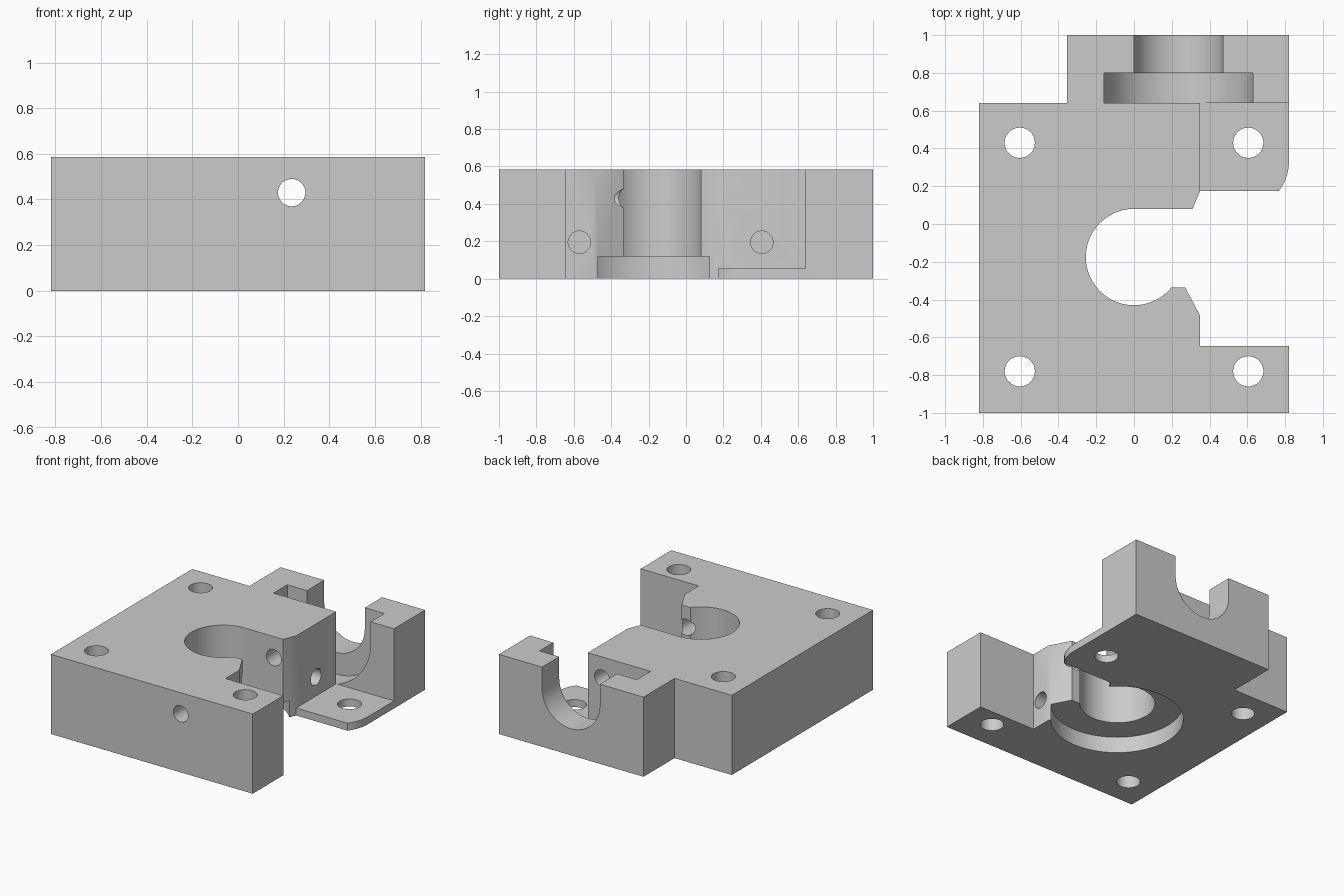
import bpy, bmesh
from math import sin, cos, radians
from mathutils import Matrix, Vector

cube = bpy.data.objects.get("Cube")
if cube:
    bpy.data.objects.remove(cube, do_unlink=True)

HEIGHT = 0.585
BORE = (0.0, -0.175)       # main bore centre
AXIS_X, AXIS_Z = 0.235, 0.43  # rear channel axis

metal = bpy.data.materials.new("plain_grey")
metal.use_nodes = True
grey = (0.6, 0.6, 0.6, 1)
metal.diffuse_color = grey
metal.node_tree.nodes["Principled BSDF"].inputs["Base Color"].default_value = grey


def arc(cx, cy, r, start, end, steps):
    """Points on an arc, angles in degrees."""
    angles = [radians(start + (end - start) * i / steps) for i in range(steps + 1)]
    return [(cx + r * cos(a), cy + r * sin(a)) for a in angles]


def prism(name, points, low, high, axis="Z"):
    """Extrude a closed profile: (x, y) along Z, (x, z) along Y or (y, z) along X."""
    place = {"Z": lambda u, v, w: (u, v, w),
             "Y": lambda u, v, w: (u, w, v),
             "X": lambda u, v, w: (w, u, v)}[axis]
    bm = bmesh.new()
    face = bm.faces.new([bm.verts.new(place(u, v, low)) for u, v in points])
    grown = bmesh.ops.extrude_face_region(bm, geom=[face])["geom"]
    shift = Vector(place(0, 0, high - low))
    bmesh.ops.translate(bm, vec=shift,
                        verts=[g for g in grown if isinstance(g, bmesh.types.BMVert)])
    bmesh.ops.recalc_face_normals(bm, faces=bm.faces)
    mesh = bpy.data.meshes.new(name)
    bm.to_mesh(mesh)
    bm.free()
    mesh.materials.append(metal)
    obj = bpy.data.objects.new(name, mesh)
    bpy.context.collection.objects.link(obj)
    return obj


def drill(name, u, v, r, low, high, axis="Z", steps=48):
    return prism(name, arc(u, v, r, 0, 360, steps)[:-1], low, high, axis)


def channel(name, r, low, high):
    """Round-bottomed slot, open at the top."""
    top = HEIGHT + 0.2
    profile = arc(AXIS_X, AXIS_Z, r, 180, 360, 40)
    return prism(name, profile + [(AXIS_X + r, top), (AXIS_X - r, top)], low, high, "Y")


# Outline of the block, with the bore, its throat and the rounded plate corner
outline = [(-0.82, -1), (0.82, -1), (0.82, -0.645), (0.35, -0.645),
           (0.35, -0.485), (0.27, -0.335)]
outline += arc(*BORE, 0.255, 321.1, 90, 64)
outline += [(0.31, 0.08), (0.35, 0.175)]
outline += arc(0.57, 0.33, 0.25, -38.3, 0, 10)
outline += [(0.82, 1), (-0.355, 1), (-0.355, 0.64), (-0.82, 0.64)]
block = prism("mounting_block", outline, 0, HEIGHT)

# Clearance above the thin plate, rear channels and counterbore underneath
cutters = [
    prism("plate_clearance", [(0.35, 0.1), (1, 0.1), (1, 0.64), (0.35, 0.64)], 0.055, 1),
    channel("wide_channel", 0.395, 0.64, 0.8),
    channel("narrow_channel", 0.235, 0.75, 1.1),
    drill("counterbore", 0, -0.18, 0.45, -0.1, 0.12, steps=96),
]

# Four vertical bolt holes
for x in (-0.605, 0.605):
    for y in (-0.78, 0.43):
        cutters.append(drill("bolt_hole", x, y, 0.08, -0.1, 1))

# Long hole from front to rear, and two blind side holes
cutters.append(drill("long_hole", AXIS_X, AXIS_Z, 0.06, -1.1, 0.7, "Y"))
for y in (-0.57, 0.405):
    cutters.append(drill("side_hole", y, 0.195, 0.06, -0.1, 0.5, "X"))

bpy.context.view_layer.objects.active = block
for cutter in cutters:
    cutter.hide_render = True
    cut = block.modifiers.new(cutter.name, "BOOLEAN")
    cut.operation = "DIFFERENCE"
    cut.solver = "EXACT"
    cut.object = cutter
    bpy.ops.object.modifier_apply(modifier=cut.name)
    bpy.data.objects.remove(cutter, do_unlink=True)

# Smooth curved walls, sharp edges
bpy.ops.object.select_all(action="DESELECT")
block.select_set(True)
bpy.ops.object.shade_smooth_by_angle(angle=radians(30))
